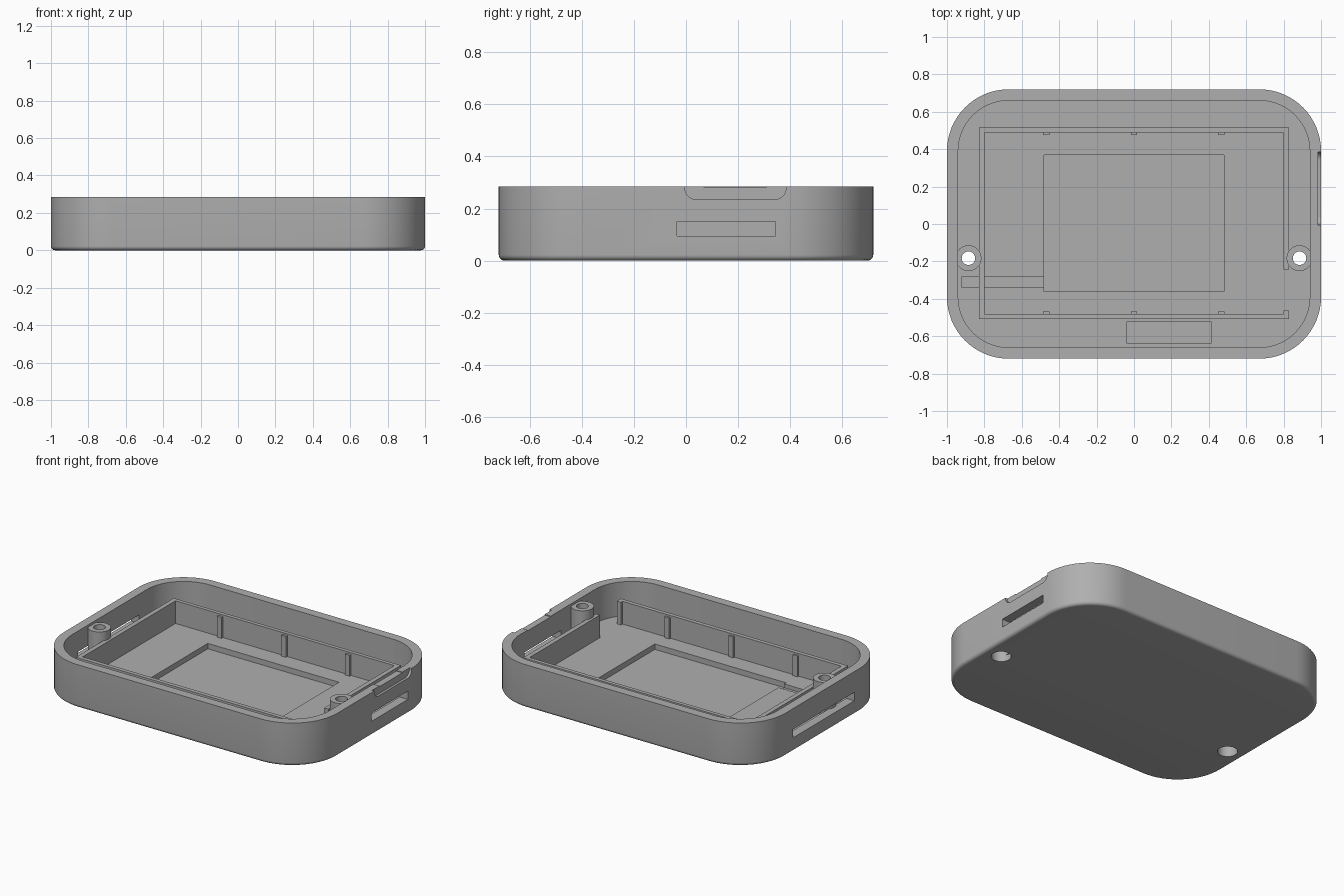
import bpy, bmesh, math
from mathutils import Matrix

if "Cube" in bpy.data.objects:
    bpy.data.objects.remove(bpy.data.objects["Cube"], do_unlink=True)

grey = bpy.data.materials.new("matte grey plastic")
grey.use_nodes = True
colour = (0.43, 0.43, 0.43, 1)
grey.diffuse_color = colour
grey.node_tree.nodes["Principled BSDF"].inputs["Base Color"].default_value = colour

HEIGHT, FLOOR, WALL_TOP = 0.285, 0.06, 0.21


def finish(name, bm):
    bmesh.ops.recalc_face_normals(bm, faces=bm.faces)
    mesh = bpy.data.meshes.new(name)
    bm.to_mesh(mesh)
    bm.free()
    mesh.materials.append(grey)
    obj = bpy.data.objects.new(name, mesh)
    bpy.context.collection.objects.link(obj)
    return obj


def outline(hx, hy, r, steps=16):
    """Rounded rectangle, counter-clockwise."""
    pts = []
    for k, (sx, sy) in enumerate([(1, 1), (-1, 1), (-1, -1), (1, -1)]):
        for i in range(steps + 1):
            a = (k + i / steps) * math.pi / 2
            pts.append((sx * (hx - r) + r * math.cos(a), sy * (hy - r) + r * math.sin(a)))
    return pts


def rounded_block(name, hx, hy, r, z0, z1, fillet=0, matrix=None):
    """Extruded rounded rectangle, optionally with a filleted bottom edge."""
    rings = [(0, z0)]
    if fillet:
        rings = [(fillet * (1 - math.sin(t)), z0 + fillet * (1 - math.cos(t)))
                 for t in (i * math.pi / 12 for i in range(7))]
    rings.append((0, z1))
    bm = bmesh.new()
    loops = [[bm.verts.new((x, y, z)) for x, y in outline(hx - d, hy - d, r - d)]
             for d, z in rings]
    for low, high in zip(loops, loops[1:]):
        for i in range(len(low)):
            j = (i + 1) % len(low)
            bm.faces.new((low[i], low[j], high[j], high[i]))
    bm.faces.new(loops[0][::-1])
    bm.faces.new(loops[-1])
    if matrix:
        bm.transform(matrix)
    return finish(name, bm)


def box(name, x0, x1, y0, y1, z0, z1):
    bm = bmesh.new()
    bmesh.ops.create_cube(bm, size=1)
    bm.transform(Matrix.Translation(((x0 + x1) / 2, (y0 + y1) / 2, (z0 + z1) / 2))
                 @ Matrix.Diagonal((x1 - x0, y1 - y0, z1 - z0, 1)))
    return finish(name, bm)


def cylinder(name, x, y, r, z0, z1):
    bm = bmesh.new()
    bmesh.ops.create_cone(bm, cap_ends=True, segments=48, radius1=r, radius2=r, depth=z1 - z0)
    bm.transform(Matrix.Translation((x, y, (z0 + z1) / 2)))
    return finish(name, bm)


def cut(target, cutter):
    cutter.hide_render = True
    mod = target.modifiers.new("cut", "BOOLEAN")
    mod.operation, mod.solver, mod.object = "DIFFERENCE", "EXACT", cutter
    bpy.context.view_layer.objects.active = target
    bpy.ops.object.modifier_apply(modifier=mod.name)
    bpy.data.objects.remove(cutter, do_unlink=True)


def smooth(obj):
    bpy.ops.object.select_all(action="DESELECT")
    obj.select_set(True)
    bpy.context.view_layer.objects.active = obj
    bpy.ops.object.shade_smooth_by_angle(angle=math.radians(30))


# Tray shell with its cavity
tray = rounded_block("tray_shell", 1, 0.72, 0.33, 0, HEIGHT, fillet=0.022)
cut(tray, rounded_block("cavity", 0.94, 0.66, 0.27, FLOOR, 0.5))

# Recesses in the floor: main pocket, wire channel, small pocket
cut(tray, box("pocket", -0.48, 0.48, -0.36, 0.37, 0.024, 0.1))
cut(tray, box("channel", -0.92, -0.47, -0.34, -0.28, 0.035, 0.1))
cut(tray, rounded_block("small_pocket", 0.227, 0.06, 0.01, 0.03, 0.1,
                        matrix=Matrix.Translation((0.187, -0.58, 0))))

# Side slots, thumb recess and shallow rim notch
cut(tray, box("left_slot", 0.9, 1.1, -0.035, 0.345, 0.095, 0.15))
cut(tray, box("right_slot", -1.1, -0.9, -0.33, 0.31, 0.092, 0.148))
cut(tray, rounded_block("thumb_recess", 0.07, 0.195, 0.045, 0, 0.1,
                        matrix=Matrix.Translation((0.984, 0.19, 0.305))
                        @ Matrix.Rotation(math.pi / 2, 4, "Y")))
cut(tray, box("rim_notch", 0.9, 1.1, 0.07, 0.31, 0.28, 0.4))

# Screw bosses, drilled through and counterbored from below
for side, label in ((1, "left"), (-1, "right")):
    x, y = side * 0.885, -0.183
    boss = cylinder(label + "_screw_boss", x, y, 0.069, 0.03, 0.27)
    for part in (tray, boss):
        cut(part, cylinder("drill", x, y, 0.036, -0.1, 0.5))
        cut(part, cylinder("counterbore", x, y, 0.06, -0.1, 0.1))
    smooth(boss)

smooth(tray)

# Inner retaining walls
base = FLOOR - 0.02
box("back_inner_wall", -0.83, 0.83, 0.49, 0.515, base, WALL_TOP)
box("front_inner_wall", -0.83, 0.83, -0.507, -0.48, base, WALL_TOP)
box("right_inner_wall", -0.83, -0.8, -0.48, 0.49, base, WALL_TOP)
box("left_inner_wall", 0.8, 0.83, -0.243, 0.49, base, WALL_TOP)
box("left_inner_stub", 0.8, 0.83, -0.48, -0.463, base, WALL_TOP)

# Small ribs on the long inner walls
for i, x in enumerate((-0.47, 0, 0.467)):
    box(f"back_rib_{i}", x - 0.017, x + 0.017, 0.475, 0.495, base, WALL_TOP - 0.012)
    box(f"front_rib_{i}", x - 0.017, x + 0.017, -0.485, -0.467, base, WALL_TOP - 0.012)
